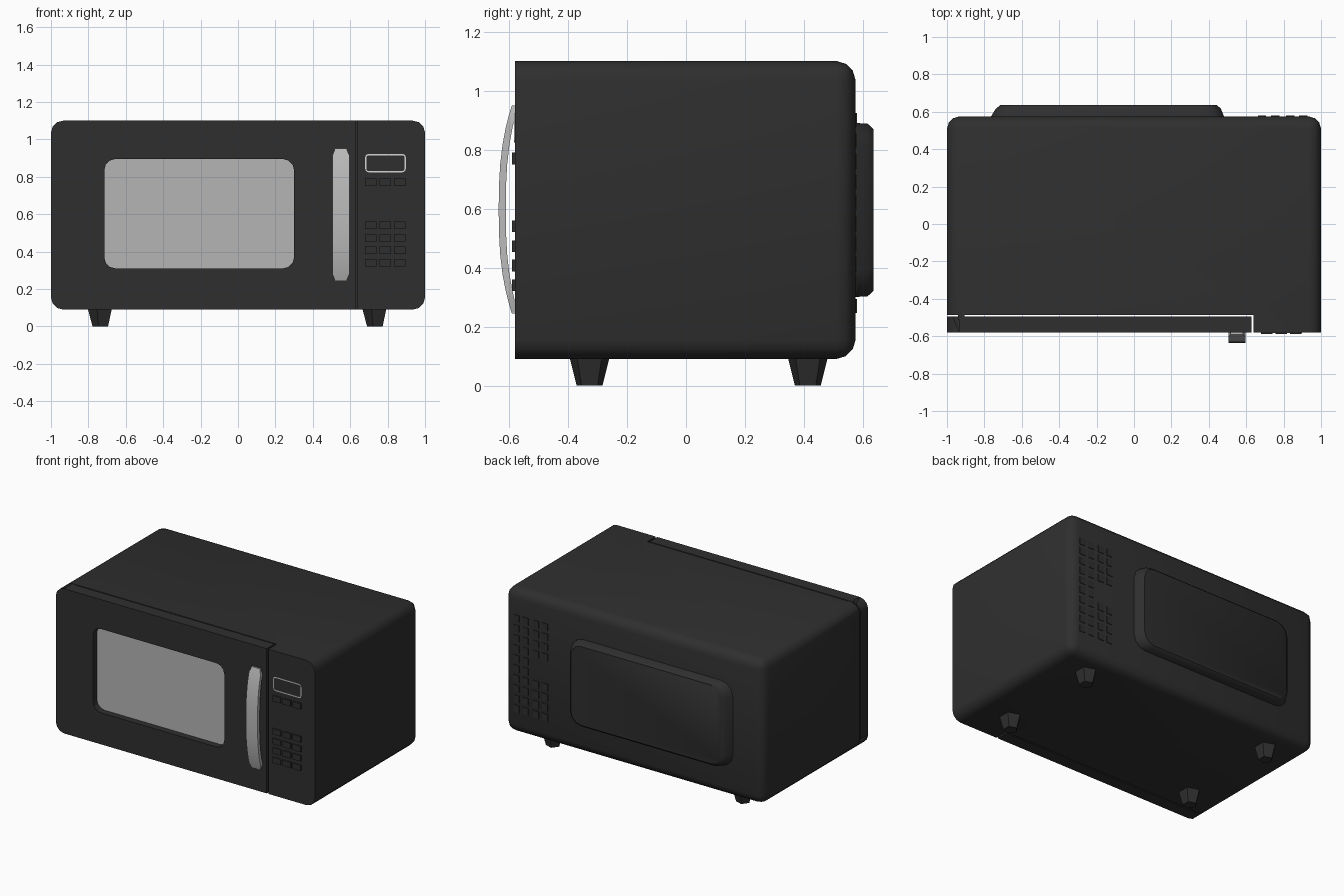
import bpy, bmesh, math

if "Cube" in bpy.data.objects:
    bpy.data.objects.remove(bpy.data.objects["Cube"])


def material(name, rgb):
    m = bpy.data.materials.new(name)
    m.diffuse_color = (*rgb, 1)
    m.use_nodes = True
    m.node_tree.nodes["Principled BSDF"].inputs["Base Color"].default_value = m.diffuse_color
    return m


BLACK = material("charcoal", (0.028, 0.028, 0.028))
GLASS = material("grey_glass", (0.46, 0.46, 0.46))
STEEL = material("handle_grey", (0.50, 0.50, 0.50))
TRIM = material("pale_trim", (0.68, 0.68, 0.68))


def finish(name, bm, mat, smooth=True):
    bmesh.ops.recalc_face_normals(bm, faces=bm.faces)
    me = bpy.data.meshes.new(name)
    bm.to_mesh(me)
    bm.free()
    me.materials.append(mat)
    ob = bpy.data.objects.new(name, me)
    bpy.context.collection.objects.link(ob)
    if smooth:
        bpy.ops.object.select_all(action='DESELECT')
        ob.select_set(True)
        bpy.context.view_layer.objects.active = ob
        bpy.ops.object.shade_smooth_by_angle(angle=math.radians(40))
    return ob


def add_box(bm, x, y, z):
    """Add a box from three (min, max) ranges."""
    vs = [bm.verts.new((a, b, c)) for a in x for b in y for c in z]
    for f in ((0, 1, 3, 2), (4, 6, 7, 5), (0, 4, 5, 1), (2, 3, 7, 6), (0, 2, 6, 4), (1, 5, 7, 3)):
        bm.faces.new([vs[i] for i in f])


def loft(bm, rings, caps=True):
    """Skin a list of equal-length point rings."""
    rows = [[bm.verts.new(p) for p in r] for r in rings]
    n = len(rows[0])
    for a, b in zip(rows, rows[1:]):
        for i in range(n):
            bm.faces.new((a[i], a[(i + 1) % n], b[(i + 1) % n], b[i]))
    if caps:
        bm.faces.new(rows[0])
        bm.faces.new(rows[-1])
    return rows


def round_rect(x0, x1, z0, z1, r, y, seg=3):
    pts = []
    for k, (cx, cz) in enumerate(((x1 - r, z1 - r), (x0 + r, z1 - r), (x0 + r, z0 + r), (x1 - r, z0 + r))):
        for i in range(seg + 1):
            a = math.pi / 2 * (k + i / seg)
            pts.append((cx + r * math.cos(a), y, cz + r * math.sin(a)))
    return pts


def cut(ob, x, y, z, ring=None):
    """Subtract a box, or a prism of the ring along y, from the object."""
    bm = bmesh.new()
    if ring:
        loft(bm, [[(p[0], yy, p[2]) for p in ring] for yy in y])
    else:
        add_box(bm, x, y, z)
    c = finish("cutter", bm, BLACK, False)
    c.hide_render = True
    mod = ob.modifiers.new("cut", 'BOOLEAN')
    mod.operation, mod.solver, mod.object = 'DIFFERENCE', 'EXACT', c
    bpy.context.view_layer.objects.active = ob
    # keep the boolean ahead of the smoothing
    bpy.ops.object.modifier_move_to_index(modifier="cut", index=0)
    bpy.ops.object.modifier_apply(modifier="cut")
    bpy.data.objects.remove(c)


FRONT, BACK = -0.58, 0.575


def case_shape(name):
    """Box with rounded long edges and a rounded back rim."""
    bm = bmesh.new()
    add_box(bm, (-1, 1), (FRONT, BACK), (0.09, 1.1))
    edges = [e for e in bm.edges if any(v.co.y > 0 for v in e.verts)]
    bmesh.ops.bevel(bm, geom=edges, offset=0.065, segments=3, profile=0.5, affect='EDGES')
    return finish(name, bm, BLACK)


# Casing with the control column left standing at the front right
body = case_shape("casing")
cut(body, (-2, 0.64), (-1, -0.487), (-1, 2))

# Door with window opening
door = case_shape("door")
cut(door, (-2, 2), (-0.495, 2), (-1, 2))
cut(door, (0.628, 2), (-1, 0), (-1, 2))
window = round_rect(-0.715, 0.30, 0.31, 0.895, 0.06, 0)
cut(door, None, (-1, 0), None, window)

# Window pane, set back in the opening
bm = bmesh.new()
loft(bm, [[(p[0], y, p[2]) for p in window] for y in (-0.535, -0.527)])
finish("window_pane", bm, GLASS, False)

# Hinges in the gap behind the door
bm = bmesh.new()
for z in (0.092, 1.068):
    add_box(bm, (-0.94, -0.905), (-0.51, -0.475), (z, z + 0.03))
finish("hinges", bm, BLACK, False)

# Arched door handle with clipped ends
bm = bmesh.new()
rings = []
N = 14
for i in range(N + 1):
    t = i / N * 2 - 1
    z = 0.597 + 0.353 * math.sin(t * math.pi / 2)
    s = (z - 0.597) / 0.353
    w = 0.045 if abs(s) < 0.96 else 0.034
    yo = -0.635 + 0.045 * abs(s) ** 2.6
    yi = min(-0.611 + 0.043 * abs(s) ** 2.6, -0.575)
    rings.append([(0.55 - w, yi, z), (0.55 + w, yi, z), (0.55 + w, yo, z), (0.55 - w, yo, z)])
loft(bm, rings)
finish("door_handle", bm, STEEL)

# Display frame
bm = bmesh.new()
t = 0.007
outer = (0.68, 0.897, 0.824, 0.922, 0.018)
inner = (0.68 + t, 0.897 - t, 0.824 + t, 0.922 - t, 0.018 - t)
loft(bm, [round_rect(*outer, FRONT + 0.002), round_rect(*outer, FRONT - 0.003),
          round_rect(*inner, FRONT - 0.003), round_rect(*inner, FRONT + 0.002)], caps=False)
finish("display_frame", bm, TRIM, False)

# Keypad buttons
bm = bmesh.new()
for zc in (0.77, 0.54, 0.472, 0.407, 0.34):
    for xc in (0.709, 0.787, 0.864):
        add_box(bm, (xc - 0.031, xc + 0.031), (FRONT - 0.009, FRONT + 0.01), (zc - 0.02, zc + 0.02))
finish("keypad_buttons", bm, BLACK, False)

# Raised panel on the back
bm = bmesh.new()
loft(bm, [round_rect(-0.77, 0.485, 0.30, 0.89, 0.09, BACK - 0.01),
          round_rect(-0.74, 0.465, 0.302, 0.888, 0.09, 0.615),
          round_rect(-0.715, 0.445, 0.32, 0.87, 0.08, 0.635)])
finish("back_panel", bm, BLACK)

# Back vents: two full columns, two with a gap halfway
bm = bmesh.new()
for c, xc in enumerate((0.905, 0.835, 0.755, 0.685)):
    for r in range(10):
        if c > 1 and r in (4, 5):
            continue
        zc = 0.90 - 0.07 * r
        add_box(bm, (xc - 0.022, xc + 0.022), (BACK - 0.005, BACK + 0.004), (zc - 0.024, zc + 0.024))
finish("back_vents", bm, BLACK, False)

# Five-sided tapered feet
bm = bmesh.new()
for cx in (-0.732, 0.736):
    for cy in (-0.327, 0.413):
        loft(bm, [[(cx - r * math.cos(k * math.tau / 5), cy + r * math.sin(k * math.tau / 5), z)
                   for k in range(5)] for r, z in ((0.046, 0), (0.071, 0.095))])
finish("feet", bm, BLACK, False)
